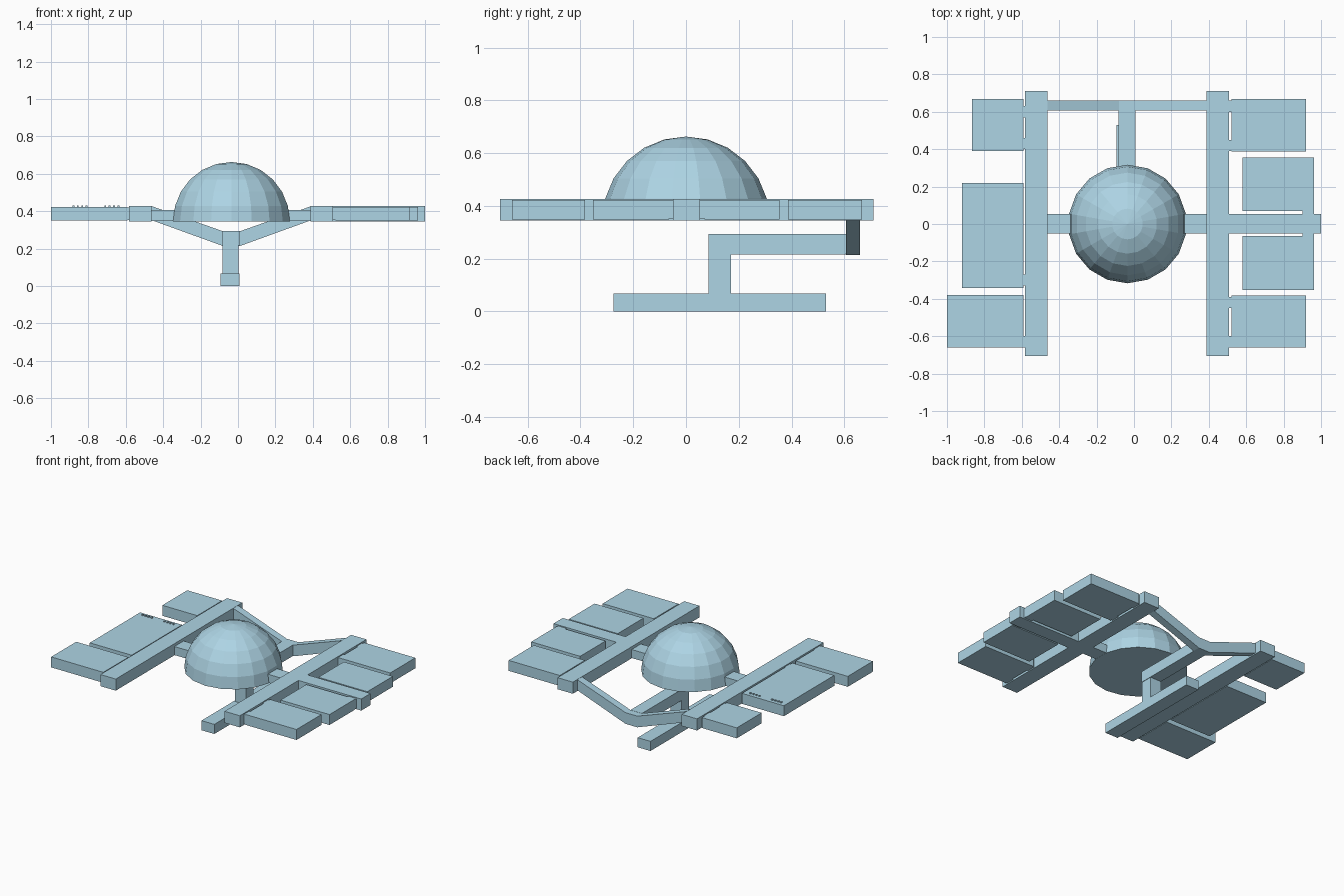
import bpy, bmesh, math

if "Cube" in bpy.data.objects:
    bpy.data.objects.remove(bpy.data.objects["Cube"])

MAT = bpy.data.materials.new("pale_blue")
MAT.diffuse_color = (0.42, 0.66, 0.78, 1)
MAT.use_nodes = True
MAT.node_tree.nodes["Principled BSDF"].inputs["Base Color"].default_value = MAT.diffuse_color
CX = -0.035                      # centre line of hull


def finish(name, bm):
    bmesh.ops.recalc_face_normals(bm, faces=bm.faces)
    me = bpy.data.meshes.new(name)
    bm.to_mesh(me)
    bm.free()
    ob = bpy.data.objects.new(name, me)
    me.materials.append(MAT)
    bpy.context.collection.objects.link(ob)
    return ob


def box(name, x0, x1, y0, y1, z0, z1):
    bm = bmesh.new()
    bmesh.ops.create_cube(bm, size=1)
    for v in bm.verts:
        v.co = ((x0 + x1) / 2 + v.co.x * (x1 - x0),
                (y0 + y1) / 2 + v.co.y * (y1 - y0),
                (z0 + z1) / 2 + v.co.z * (z1 - z0))
    return finish(name, bm)


def extrude_xz(name, profile, y0, y1):
    bm = bmesh.new()
    face = bm.faces.new([bm.verts.new((x, y0, z)) for x, z in profile])
    ext = bmesh.ops.extrude_face_region(bm, geom=[face])
    for v in ext["geom"]:
        if isinstance(v, bmesh.types.BMVert):
            v.co.y = y1
    return finish(name, bm)


# Faceted dome: 18 sides, 6 bands, closed underneath
def dome(name, r, z0, sides=18, bands=6):
    bm = bmesh.new()
    rings = []
    for j in range(bands):
        e = math.pi / 2 * j / bands
        rings.append([bm.verts.new((
            CX + r * math.cos(e) * math.cos(math.pi / 2 + math.tau * i / sides),
            r * math.cos(e) * math.sin(math.pi / 2 + math.tau * i / sides),
            z0 + r * math.sin(e))) for i in range(sides)])
    top = bm.verts.new((CX, 0, z0 + r))
    bm.faces.new(rings[0])
    for i in range(sides):
        k = (i + 1) % sides
        for a, b in zip(rings, rings[1:]):
            bm.faces.new((a[i], a[k], b[k], b[i]))
        bm.faces.new((rings[-1][i], rings[-1][k], top))
    return finish(name, bm)


dome("dome", 0.317, 0.346)

# Two long rails and the cross beams
box("left_rail", -0.583, -0.463, -0.705, 0.71, 0.345, 0.427)
box("right_rail", 0.388, 0.508, -0.705, 0.71, 0.345, 0.427)
box("centre_beam", -0.47, 0.395, -0.05, 0.053, 0.347, 0.407)
box("right_arm", 0.50, 1.0, -0.05, 0.053, 0.345, 0.427)

# Side panels: x0, x1, y0, y1
panels = {
    "left_rear": (-0.865, -0.592, 0.39, 0.668),
    "left_middle": (-0.92, -0.592, -0.343, 0.22),
    "left_front": (-1.0, -0.592, -0.66, -0.38),
    "right_rear": (0.52, 0.92, 0.387, 0.668),
    "right_mid_rear": (0.58, 0.963, 0.07, 0.355),
    "right_mid_front": (0.58, 0.963, -0.353, -0.065),
    "right_front": (0.52, 0.92, -0.66, -0.383),
}
for name, (x0, x1, y0, y1) in panels.items():
    box(name + "_panel", x0, x1, y0, y1, 0.349, 0.423)

# Small links joining panels to rails and arm
for y in (-0.63, -0.30, 0.43, 0.60):
    box("left_link", -0.595, -0.58, y - 0.03, y + 0.03, 0.352, 0.42)
for y in (-0.63, -0.42, 0.42, 0.63):
    box("right_link", 0.505, 0.523, y - 0.03, y + 0.03, 0.352, 0.42)
for s in (-1, 1):
    box("arm_link", 0.90, 0.963, s * 0.06 - 0.014, s * 0.06 + 0.014, 0.352, 0.42)

# Two rows of little studs on the left middle panel
for start in (-0.88, -0.71):
    for i in range(4):
        x = start + i * 0.0235
        box("stud", x - 0.005, x + 0.005, 0.187, 0.197, 0.42, 0.431)

# Rear V brace between the rails
half = [(0.427, 0.352), (0.046, 0.214)], [(0.046, 0.293), (0.427, 0.427)]
profile = ([(CX - x, z) for x, z in half[0]] + [(CX + x, z) for x, z in half[0][::-1]]
           + [(CX + x, z) for x, z in half[1][::-1]] + [(CX - x, z) for x, z in half[1]])
extrude_xz("rear_brace", profile, 0.607, 0.66)

# Stem dropping to the lower boom
box("upper_stem", -0.083, 0.007, 0.085, 0.61, 0.216, 0.294)
box("drop_post", -0.083, 0.003, 0.085, 0.17, 0.06, 0.22)
box("lower_boom", -0.093, 0.007, -0.275, 0.53, 0.0, 0.068)
